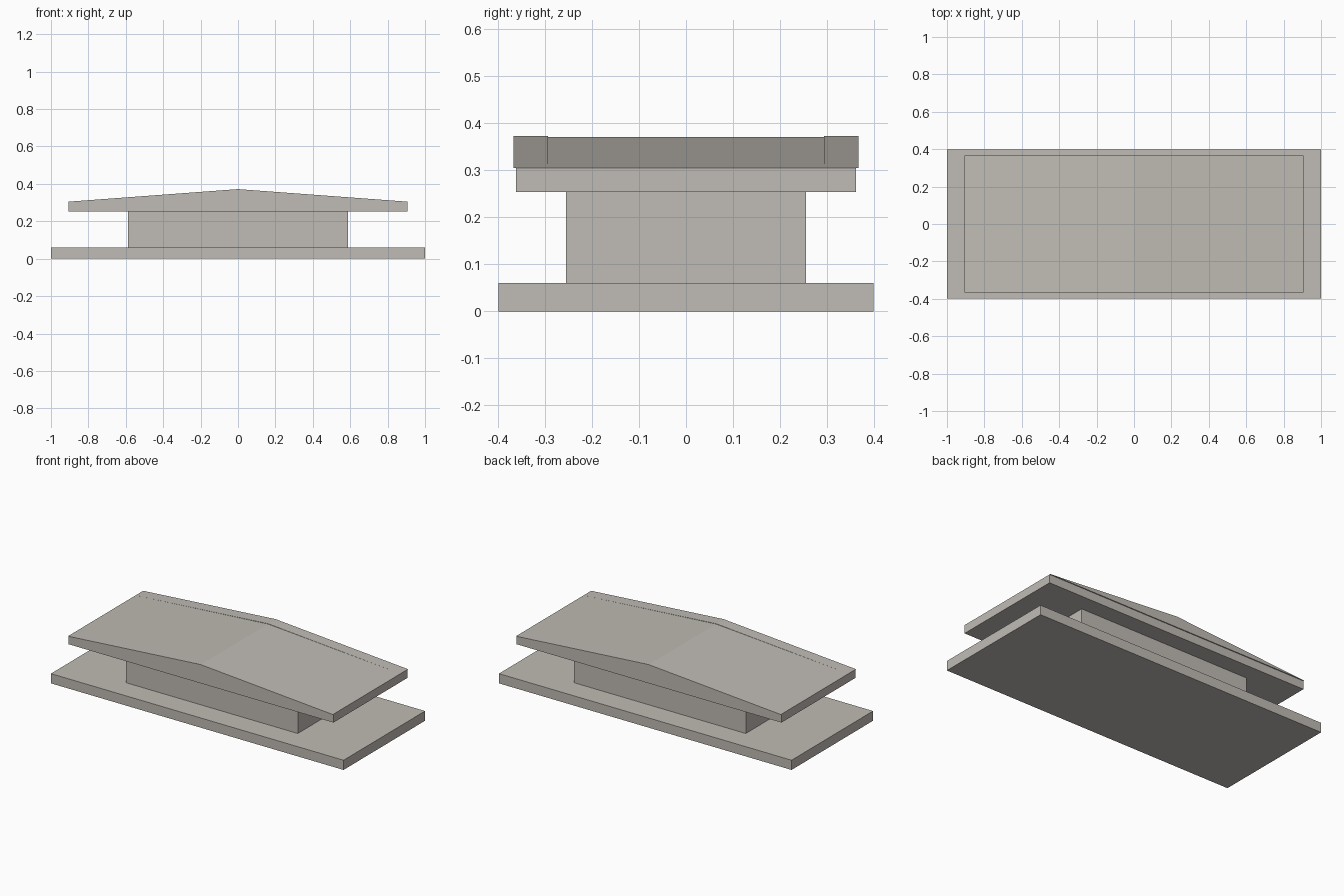
import bpy

cube = bpy.data.objects.get("Cube")
if cube:
    bpy.data.objects.remove(cube, do_unlink=True)

stone = bpy.data.materials.new("warm_grey_stone")
stone.use_nodes = True
color = (0.53, 0.50, 0.46, 1.0)
stone.diffuse_color = color
stone.node_tree.nodes["Principled BSDF"].inputs["Base Color"].default_value = color


def prism(name, profile, y0, y1):
    """Extrude an x-z profile (counter-clockwise from the front) from y0 to y1."""
    n = len(profile)
    verts = [(x, y, z) for y in (y0, y1) for x, z in profile]
    faces = [tuple(range(n)), tuple(reversed(range(n, 2 * n)))]
    faces += [(i, i + n, (i + 1) % n + n, (i + 1) % n) for i in range(n)]
    mesh = bpy.data.meshes.new(name)
    mesh.from_pydata(verts, [], faces)
    mesh.materials.append(stone)
    obj = bpy.data.objects.new(name, mesh)
    bpy.context.collection.objects.link(obj)
    return obj


def slab(name, half_x, half_y, z0, z1):
    profile = [(-half_x, z0), (half_x, z0), (half_x, z1), (-half_x, z1)]
    return prism(name, profile, -half_y, half_y)


def gable(name, half_x, z0, z1, y0, y1):
    return prism(name, [(-half_x, z0), (half_x, z0), (0, z1)], y0, y1)


# Stacked body
slab("base_slab", 1.0, 0.398, 0.0, 0.06)
slab("core_block", 0.587, 0.255, 0.06, 0.253)
slab("eave_slab", 0.905, 0.361, 0.253, 0.305)

# Low pitched roof between two slightly raised end gables
gable("roof", 0.905, 0.305, 0.370, -0.293, 0.293)
gable("front_gable", 0.905, 0.305, 0.372, -0.367, -0.293)
gable("back_gable", 0.905, 0.305, 0.372, 0.293, 0.367)
